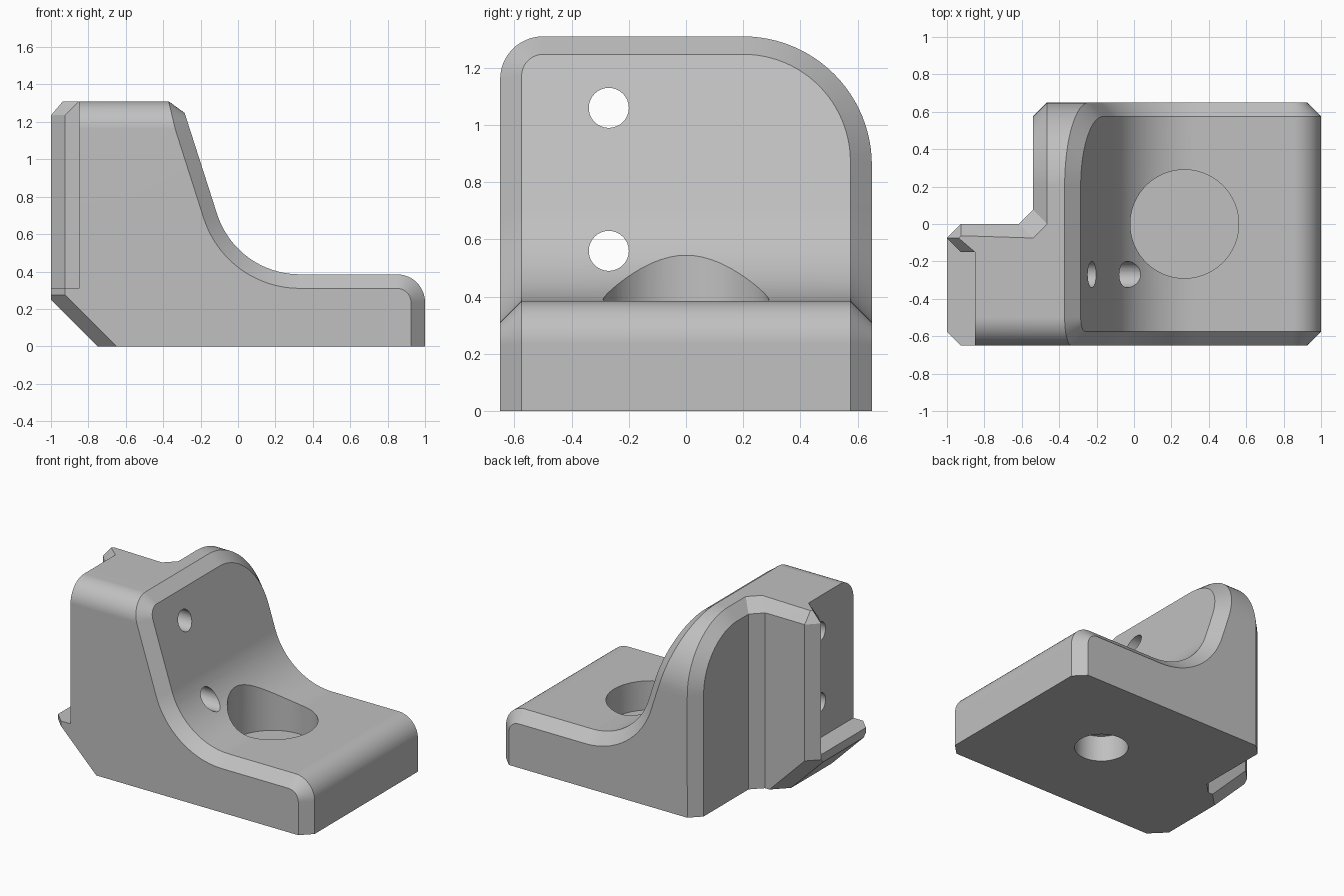
import bpy, bmesh, math
from mathutils import Vector

cube = bpy.data.objects.get("Cube")
if cube:
    bpy.data.objects.remove(cube, do_unlink=True)

W, H = 0.65, 1.31        # half depth and height of the bracket
STEP = -0.54             # rear face of the thinner half
C, E = 0.075, 0.01       # chamfer size and cutter overshoot


def arc(cx, cy, r, a0, a1, n=20):
    angles = [math.radians(a0 + (a1 - a0) * i / n) for i in range(n + 1)]
    return [(cx + r * math.cos(a), cy + r * math.sin(a)) for a in angles]


def loft(rings, triangles=False):
    """Closed solid through a list of rings of equal length."""
    bm = bmesh.new()
    rows = [[bm.verts.new(p) for p in ring] for ring in rings]
    n = len(rows[0])
    for a, b in zip(rows, rows[1:]):
        for i in range(n):
            j = (i + 1) % n
            bm.faces.new((a[i], a[j], b[j], b[i]))
    bm.faces.new(rows[0][::-1])
    bm.faces.new(rows[-1])
    if triangles:
        bmesh.ops.triangulate(bm, faces=bm.faces[:])
    bmesh.ops.recalc_face_normals(bm, faces=bm.faces[:])
    return bm


def prism(points, axis, low, high):
    """Extrude a 2D outline along the x, y or z axis."""
    place = {"x": lambda u, v, d: (d, u, v),
             "y": lambda u, v, d: (u, d, v),
             "z": lambda u, v, d: (u, v, d)}[axis]
    return loft([[place(u, v, d) for u, v in points] for d in (low, high)])


def clip(bm, co, no):
    """Keep the side of the plane that the normal points to."""
    cut = bmesh.ops.bisect_plane(bm, geom=bm.verts[:] + bm.edges[:] + bm.faces[:],
                                 dist=1e-6, plane_co=co, plane_no=no, clear_inner=True)
    edges = [g for g in cut["geom_cut"] if isinstance(g, bmesh.types.BMEdge)]
    bmesh.ops.edgeloop_fill(bm, edges=edges)
    bmesh.ops.recalc_face_normals(bm, faces=bm.faces[:])


def make_object(name, bm):
    mesh = bpy.data.meshes.new(name)
    bm.to_mesh(mesh)
    bm.free()
    obj = bpy.data.objects.new(name, mesh)
    bpy.context.collection.objects.link(obj)
    return obj


def combine(target, bm, operation="DIFFERENCE"):
    cutter = make_object("cutter", bm)
    cutter.hide_render = True
    mod = target.modifiers.new("cut", "BOOLEAN")
    mod.operation, mod.solver, mod.object = operation, "EXACT", cutter
    bpy.context.view_layer.objects.active = target
    bpy.ops.object.modifier_apply(modifier=mod.name)
    bpy.data.objects.remove(cutter, do_unlink=True)


# Side profile: base, rounded nose, large fillet and sloping upright
fillet = arc(0.33, 0.849, 0.464, 270, 197.8)
tx, tz = fillet[-1]
top = 1.5
slope = math.tan(math.radians(17.8))
profile = ([(-0.75, 0), (1, 0)] + arc(0.85, 0.235, 0.15, 0, 90, 12) + fillet
           + [(tx - (top - tz) * slope, top), (-1, top), (-1, 0.25)])
bracket = make_object("bracket_body", prism(profile, "y", -0.8, 0.8))

# End outline with one small and one large rounded corner
back_arc = arc(0.2, H - 0.45, 0.45, 0, 90, 24)
outline = [(-W, -0.1), (W, -0.1)] + back_arc + arc(-0.5, H - 0.15, 0.15, 90, 180, 12)
combine(bracket, prism(outline, "x", -1.2, 1.2), "INTERSECT")

# Chamfer all round the sloping front surface
bm = bmesh.new()
bm.from_mesh(bracket.data)
rim = []
for e in bm.edges:
    mid = (e.verts[0].co + e.verts[1].co) / 2
    if (len(e.link_faces) == 2 and mid.x > -0.4 and mid.z > 0.01
            and e.calc_face_angle() > math.radians(30)):
        rim.append(e)
bmesh.ops.bevel(bm, geom=rim, offset=C * math.sqrt(2), offset_type="WIDTH",
                segments=1, profile=0.5, affect="EDGES", clamp_overlap=False)

# Chamfered corner of the lower lip
clip(bm, (-1, -0.575, 0), (1, 1, 0))
clip(bm, (-0.65, -W, 0), (1, 1, 1))
bm.to_mesh(bracket.data)
bm.free()

# Step behind the thinner half, with bevelled vertical edges
combine(bracket, prism([(-1.2, -0.275), (-1 + C, 0), (STEP - C, 0), (STEP, C),
                        (STEP, 0.9), (-1.2, 0.9)], "z", -0.2, 1.6))

# Recess above the lip, leaving a pointed rib
combine(bracket, prism([(-0.85, -0.15), (-1 + C, -0.15), (-1.1, 0.025),
                        (-1.1, -0.8), (-0.85, -0.8)], "z", 0.31, 1.6))

# Chamfer beneath the rib
wedge = prism([(-1.2, -0.3), (-0.55, -0.3), (-0.55, 0.05), (-1.2, 0.05)], "z", -0.1, 0.5)
clip(wedge, (-0.65, 0, 0), (-1, 1, -1))
combine(bracket, wedge)


# Chamfer following the rear edge over the arc and along the rib
def ring(p, v, n):
    p, v, n = Vector(p), Vector(v), Vector(n)
    return [p + v * (C + E) + n * E, p - v * E - n * (C + E), p - v * E + n * E]


rings = [ring((STEP, W, -0.1), (1, 0, 0), (0, 1, 0))]
for i, (y, z) in enumerate(back_arc):
    a = math.pi / 2 * i / (len(back_arc) - 1)
    rings.append(ring((STEP, y, z), (1, 0, 0), (0, math.cos(a), math.sin(a))))
for x, y, vx, vy in [(STEP, C, 1, -1), (STEP - C, 0, 1, -1), (-1 + C, 0, 0, -0.85),
                     (-1, -C, 0.85, 0), (-0.924, -0.151, 1, 0)]:
    rings.append(ring((x, y, H), (vx, vy, 0), (0, 0, 1)))
combine(bracket, loft(rings, triangles=True))

# Counterbored bolt hole and two cross holes
combine(bracket, prism(arc(0.27, 0, 0.17, 0, 352.5, 47), "z", -0.2, 1))
combine(bracket, prism(arc(0.27, 0, 0.29, 0, 354.375, 63), "z", 0.18, 1.2))
for z in (0.56, 1.06):
    combine(bracket, prism(arc(-0.27, z, 0.07, 0, 348.75, 31), "x", -1.3, 1.3))

# Plain grey finish
grey = bpy.data.materials.new("plain_grey")
grey.use_nodes = True
colour = (0.53, 0.53, 0.53, 1)
grey.diffuse_color = colour
grey.node_tree.nodes["Principled BSDF"].inputs["Base Color"].default_value = colour
bracket.data.materials.clear()
bracket.data.materials.append(grey)
for poly in bracket.data.polygons:
    poly.material_index = 0

# Smooth curved surfaces while keeping edges crisp
bpy.ops.object.select_all(action="DESELECT")
bracket.select_set(True)
bpy.context.view_layer.objects.active = bracket
bpy.ops.object.shade_smooth_by_angle(angle=math.radians(25))
weighted = bracket.modifiers.new("weighted_normals", "WEIGHTED_NORMAL")
weighted.keep_sharp = True
